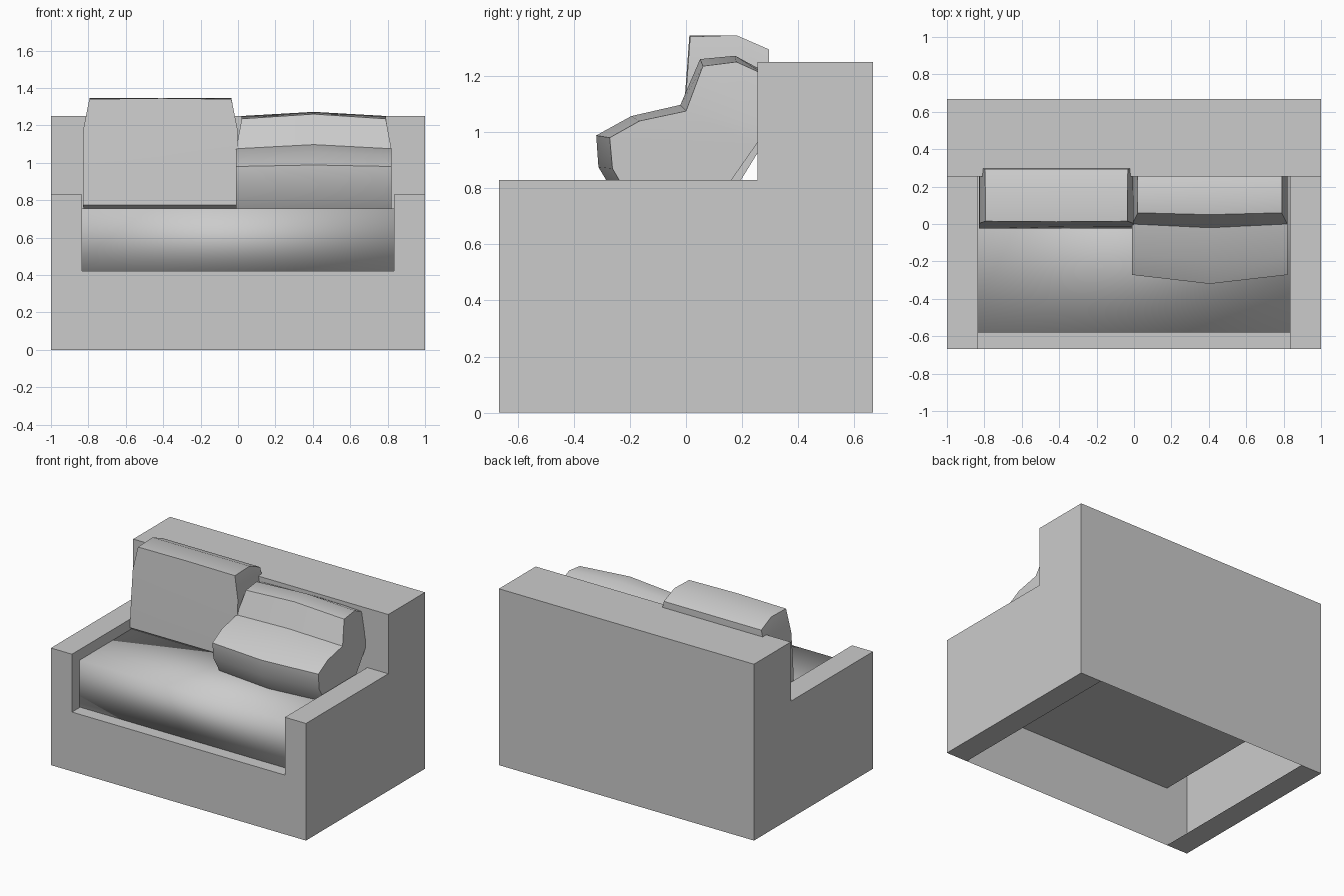
import bpy, bmesh
from math import radians

if "Cube" in bpy.data.objects:
    bpy.data.objects.remove(bpy.data.objects["Cube"])

D, A, BY = 0.667, 0.835, 0.255        # half depth, inner arm x, front of backrest
RAIL, ARM, TOP = 0.42, 0.83, 1.25     # heights


def finish(name, bm, angle=None):
    bmesh.ops.remove_doubles(bm, verts=bm.verts, dist=0.0005)
    bmesh.ops.recalc_face_normals(bm, faces=bm.faces)
    me = bpy.data.meshes.new(name)
    bm.to_mesh(me)
    bm.free()
    ob = bpy.data.objects.new(name, me)
    bpy.context.collection.objects.link(ob)
    if angle:
        bpy.ops.object.select_all(action='DESELECT')
        ob.select_set(True)
        bpy.context.view_layer.objects.active = ob
        bpy.ops.object.shade_smooth_by_angle(angle=radians(angle))
    return ob


def poly(bm, pts):
    bm.faces.new([bm.verts.new(p) for p in pts])


def flat(bm, x0, x1, y0, y1, z):
    poly(bm, [(x0, y0, z), (x1, y0, z), (x1, y1, z), (x0, y1, z)])


def upright(bm, x0, x1, y, z0, z1):
    poly(bm, [(x0, y, z0), (x1, y, z0), (x1, y, z1), (x0, y, z1)])


# Frame: thin shell, open underneath
bm = bmesh.new()
for s in (-1, 1):
    poly(bm, [(s, y, z) for y, z in ((-D, 0), (D, 0), (D, TOP), (BY, TOP), (BY, ARM), (-D, ARM))])
    poly(bm, [(s * A, y, z) for y, z in ((-D, RAIL), (BY, RAIL), (BY, ARM), (-D, ARM))])
    flat(bm, s * A, s, -D, BY, ARM)
    flat(bm, s * A, s, -D, D, 0)
poly(bm, [(x, -D, z) for x, z in ((-1, 0), (1, 0), (1, ARM), (A, ARM), (A, RAIL),
                                  (-A, RAIL), (-A, ARM), (-1, ARM))])
upright(bm, -1, 1, D, 0, TOP)
flat(bm, -1, 1, BY, D, TOP)
poly(bm, [(x, BY, z) for x, z in ((-1, TOP), (-1, ARM), (-A, ARM), (-A, RAIL),
                                  (A, RAIL), (A, ARM), (1, ARM), (1, TOP))])
flat(bm, -A, A, -D, BY, RAIL)
finish("sofa_frame", bm)

# Seat cushion: softly shaded block
bm = bmesh.new()
bmesh.ops.create_cube(bm, size=1)
for v in bm.verts:
    v.co = (v.co.x * 2 * A, -0.1625 + v.co.y * 0.835, 0.5885 + v.co.z * 0.333)
finish("seat_cushion", bm, 180)


def cushion(name, cx, rows, i, j):
    """rows: (half width, end y, end z, middle y, middle z); caps fold between rows i and j."""
    bm = bmesh.new()
    cols = [[bm.verts.new((cx - h, y, z)) for h, y, z, _, _ in rows],
            [bm.verts.new((cx, my, mz)) for _, _, _, my, mz in rows],
            [bm.verts.new((cx + h, y, z)) for h, y, z, _, _ in rows]]
    n = len(rows)
    for a, b in zip(cols, cols[1:]):
        for k in range(n):
            m = (k + 1) % n
            bm.faces.new((a[k], b[k], b[m], a[m]))
    for c in (cols[0], cols[2]):
        bm.faces.new(c[i:j + 1])
        bm.faces.new(c[j:] + c[:i + 1])
    finish(name, bm, 52)


# Upright back cushion
cushion("left_back_cushion", -0.415, [
    (.41, 0, .755, 0, .755), (.415, -.025, .775, -.025, .775),
    (.415, -.012, .98, -.015, .98), (.412, .003, 1.18, 0, 1.18),
    (.38, .015, 1.34, .012, 1.345), (.38, .18, 1.345, .18, 1.345),
    (.382, .295, 1.295, .295, 1.295), (.41, .297, 1.18, .297, 1.18),
    (.415, .27, .95, .27, .95), (.41, .15, .755, .15, .755)], 3, 7)

# Slouched back cushion
cushion("right_back_cushion", 0.405, [
    (.415, -.195, .755, -.24, .755), (.415, -.262, .87, -.312, .875),
    (.415, -.272, .98, -.32, .988), (.415, -.165, 1.04, -.195, 1.057),
    (.415, 0, 1.075, -.02, 1.097), (.385, .06, 1.235, .05, 1.26),
    (.385, .18, 1.25, .175, 1.272), (.385, .29, 1.2, .29, 1.21),
    (.415, .29, 1.02, .29, 1.02), (.415, .25, .955, .25, .955),
    (.415, .11, .755, .11, .755)], 4, 8)
